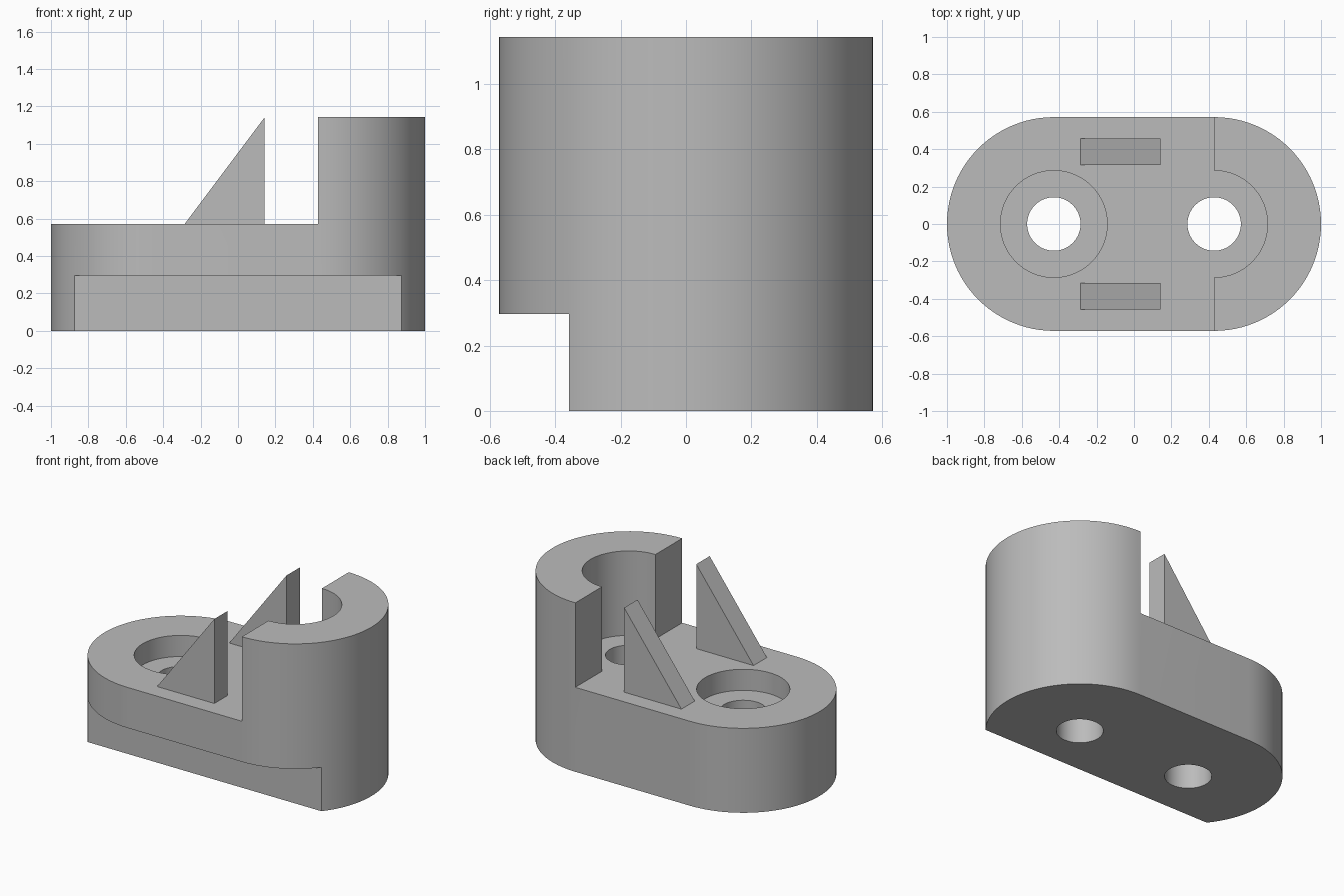
import bpy, bmesh, math

old = bpy.data.objects.get("Cube")
if old:
    bpy.data.objects.remove(old)

U = 1 / 7            # module of the part
DECK, TOP = 4 * U, 8 * U
R, CX = 4 * U, 3 * U

grey = bpy.data.materials.new("plain grey")
grey.use_nodes = True
COLOUR = (0.5, 0.5, 0.5, 1)
grey.diffuse_color = COLOUR
grey.node_tree.nodes["Principled BSDF"].inputs["Base Color"].default_value = COLOUR


def prism(name, points, offset):
    """Extrude a closed 3D outline along an offset."""
    bm = bmesh.new()
    face = bm.faces.new([bm.verts.new(p) for p in points])
    new = bmesh.ops.extrude_face_region(bm, geom=[face])["geom"]
    verts = [v for v in new if isinstance(v, bmesh.types.BMVert)]
    bmesh.ops.translate(bm, vec=offset, verts=verts)
    bmesh.ops.recalc_face_normals(bm, faces=bm.faces)
    mesh = bpy.data.meshes.new(name)
    bm.to_mesh(mesh)
    bm.free()
    mesh.materials.append(grey)
    obj = bpy.data.objects.new(name, mesh)
    bpy.context.collection.objects.link(obj)
    return obj


def arc(cx, r, start, end, z, steps):
    angles = [math.radians(start + (end - start) * i / steps) for i in range(steps + 1)]
    return [(cx + r * math.cos(a), r * math.sin(a), z) for a in angles]


def cylinder(name, cx, r, z0, z1):
    return prism(name, arc(cx, r, 0, 360, z0, 64)[:-1], (0, 0, z1 - z0))


def box(name, x0, x1, y0, y1, z0, z1):
    return prism(name, [(x0, y0, z0), (x1, y0, z0), (x1, y1, z0), (x0, y1, z0)],
                 (0, 0, z1 - z0))


def cut(target, cutter):
    """Subtract the cutter for good and remove it."""
    cutter.hide_render = True
    mod = target.modifiers.new("cut", "BOOLEAN")
    mod.operation, mod.solver, mod.object = "DIFFERENCE", "EXACT", cutter
    bpy.context.view_layer.objects.active = target
    bpy.ops.object.modifier_apply(modifier=mod.name)
    bpy.data.objects.remove(cutter)


# Rounded body at full height
outline = arc(CX, R, -90, 90, 0, 48) + arc(-CX, R, 90, 270, 0, 48)
body = prism("bracket_body", outline, (0, 0, TOP))

# Lower deck, half-round pocket, front step, counterbore and two through holes
cut(body, box("deck_cutter", -2, CX, -1, 1, DECK, 2))
cut(body, cylinder("pocket_cutter", CX, 2 * U, DECK, 2))
cut(body, box("step_cutter", -2, 2, -1, -2.5 * U, -1, 0.297))
cut(body, cylinder("counterbore_cutter", -CX, 2 * U, 3 * U, 2))
for x in (-CX, CX):
    cut(body, cylinder("hole_cutter", x, U, -1, 2))

bpy.ops.object.select_all(action="DESELECT")
body.select_set(True)
bpy.context.view_layer.objects.active = body
bpy.ops.object.shade_smooth_by_angle(angle=math.radians(30))

# Triangular ribs on the deck
for name, y in (("front_rib", -3.2 * U), ("back_rib", 2.2 * U)):
    prism(name, [(-2 * U, y, DECK), (U, y, DECK), (U, y, TOP)], (0, U, 0))
